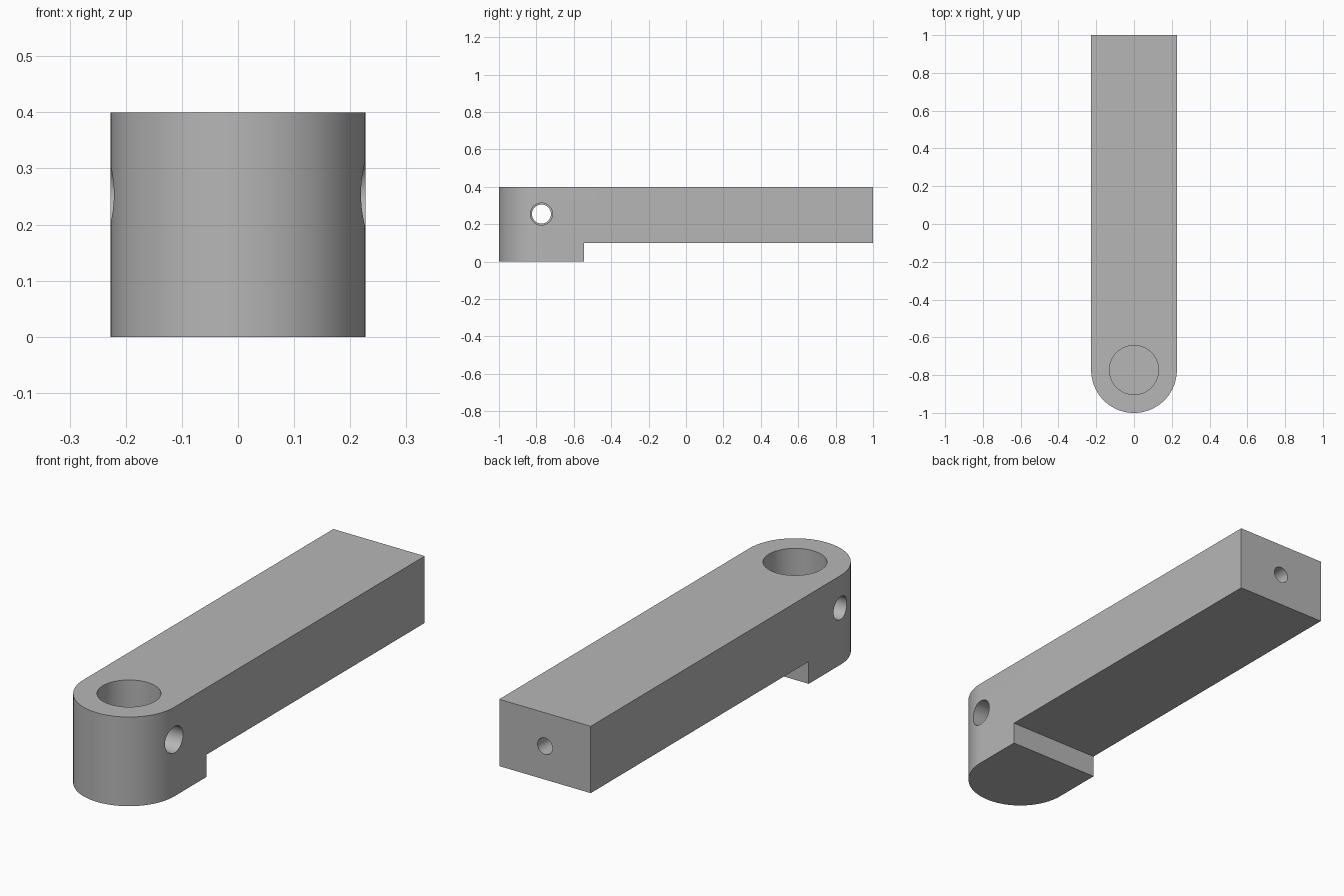
import bpy, bmesh, math
from mathutils import Vector

if "Cube" in bpy.data.objects:
    bpy.data.objects.remove(bpy.data.objects["Cube"], do_unlink=True)

HALF_WIDTH = 0.227
HEAD_Y = -1 + HALF_WIDTH      # axis of the rounded head
STEP_Y = HEAD_Y + HALF_WIDTH  # back of the deeper head
TOP, ARM_BOTTOM, HOLE_Z = 0.4, 0.1, 0.254

grey = bpy.data.materials.new("plain grey")
grey.use_nodes = True
grey.diffuse_color = (0.47, 0.47, 0.47, 1)
grey.node_tree.nodes["Principled BSDF"].inputs["Base Color"].default_value = grey.diffuse_color


def make_body():
    """Extrude the round-ended outline to full height."""
    bm = bmesh.new()
    segments = 64
    outline = [(HALF_WIDTH, 1), (-HALF_WIDTH, 1)]
    for i in range(segments + 1):
        a = math.pi + math.pi * i / segments
        outline.append((HALF_WIDTH * math.cos(a), HEAD_Y + HALF_WIDTH * math.sin(a)))
    face = bm.faces.new([bm.verts.new((x, y, 0)) for x, y in outline])
    raised = bmesh.ops.extrude_face_region(bm, geom=[face])["geom"]
    bmesh.ops.translate(bm, vec=(0, 0, TOP),
                        verts=[v for v in raised if isinstance(v, bmesh.types.BMVert)])
    bmesh.ops.recalc_face_normals(bm, faces=bm.faces)
    mesh = bpy.data.meshes.new("arm_with_rounded_head")
    bm.to_mesh(mesh)
    bm.free()
    obj = bpy.data.objects.new("arm_with_rounded_head", mesh)
    bpy.context.collection.objects.link(obj)
    mesh.materials.append(grey)
    return obj


def drill(name, start, end, radius):
    """Cylinder cutter between two points."""
    start, end = Vector(start), Vector(end)
    axis = end - start
    bpy.ops.mesh.primitive_cylinder_add(vertices=64, radius=radius, depth=axis.length,
                                        location=(start + end) / 2,
                                        rotation=axis.to_track_quat("Z", "Y").to_euler())
    bpy.context.object.name = name
    return bpy.context.object


def cut(body, cutter):
    cutter.hide_render = True
    cutter.data.materials.append(grey)
    mod = body.modifiers.new(cutter.name, "BOOLEAN")
    mod.operation, mod.solver, mod.object = "DIFFERENCE", "EXACT", cutter
    bpy.ops.object.select_all(action="DESELECT")
    bpy.context.view_layer.objects.active = body
    body.select_set(True)
    bpy.ops.object.modifier_apply(modifier=mod.name)
    bpy.data.objects.remove(cutter, do_unlink=True)


body = make_body()

# Underside step behind the head
bpy.ops.mesh.primitive_cube_add(size=1, location=(0, STEP_Y + 1, ARM_BOTTOM - 0.5))
step = bpy.context.object
step.name = "underside_step"
step.scale = (1, 2, 1)
cut(body, step)

# Blind bore from the top, cross holes of two sizes, threaded hole in the end
cut(body, drill("top_bore", (0, HEAD_Y, ARM_BOTTOM), (0, HEAD_Y, 0.6), 0.13))
cut(body, drill("left_hole", (0, HEAD_Y, HOLE_Z), (0.4, HEAD_Y, HOLE_Z), 0.059))
cut(body, drill("right_hole", (0, HEAD_Y, HOLE_Z), (-0.4, HEAD_Y, HOLE_Z), 0.051))
cut(body, drill("end_hole", (0, 0.65, 0.25), (0, 1.2, 0.25), 0.037))

bpy.ops.object.shade_smooth_by_angle(angle=math.radians(30))
